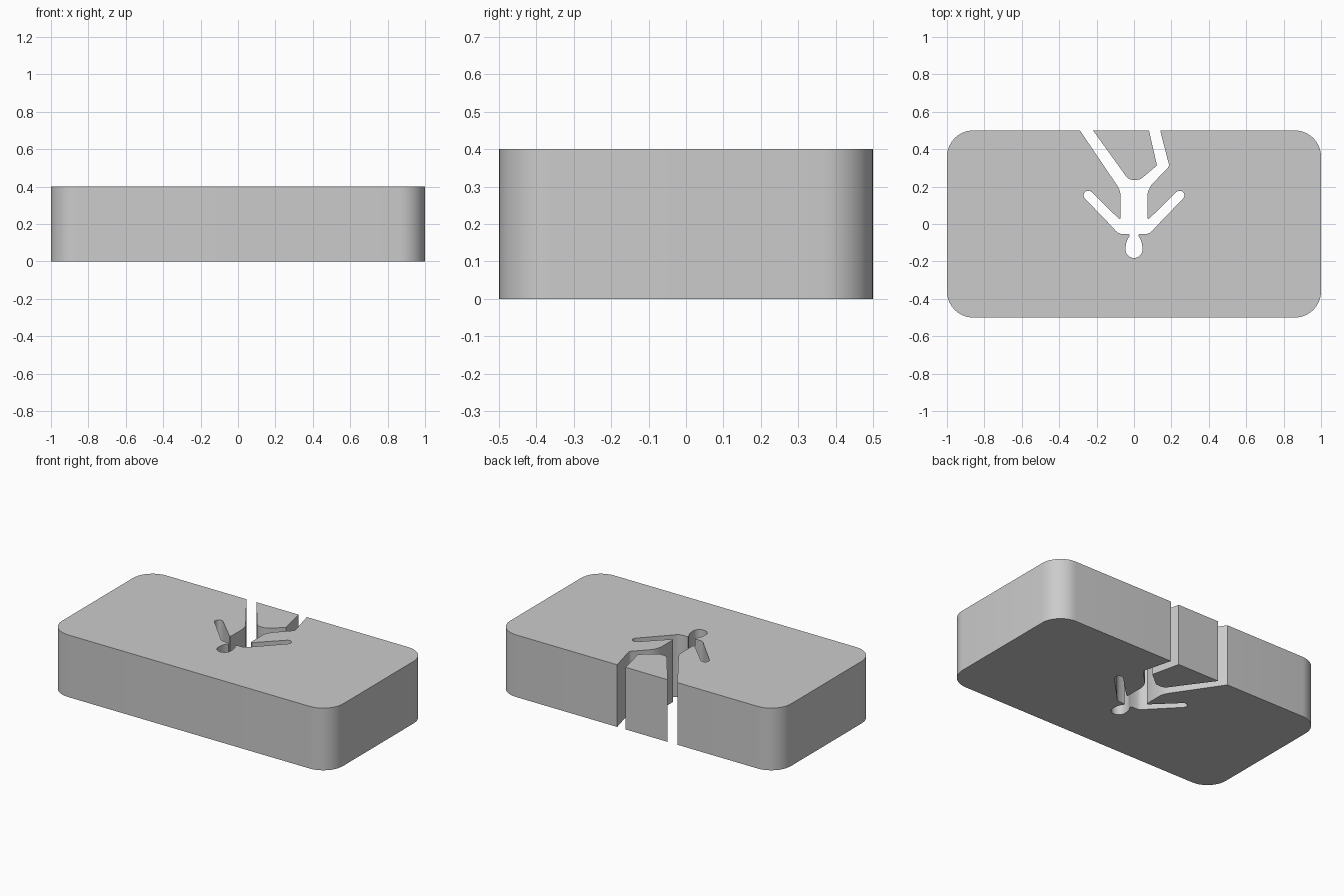
import bpy, bmesh
from math import sin, cos, radians

if "Cube" in bpy.data.objects:
    bpy.data.objects.remove(bpy.data.objects["Cube"])

HEIGHT = 0.4


def arc(cx, cy, r, a0, a1, n):
    steps = [radians(a0 + (a1 - a0) * i / n) for i in range(n + 1)]
    return [(cx + r * cos(a), cy + r * sin(a)) for a in steps]


def mirror(points):
    return [(-x, y) for x, y in reversed(points)]


def extrude(name, outline):
    """Turn a counter-clockwise outline into a solid standing on z = 0."""
    bm = bmesh.new()
    face = bm.faces.new([bm.verts.new((x, y, 0)) for x, y in outline])
    top = bmesh.ops.extrude_face_region(bm, geom=[face], use_keep_orig=True)["geom"]
    bmesh.ops.translate(bm, vec=(0, 0, HEIGHT),
                        verts=[v for v in top if isinstance(v, bmesh.types.BMVert)])
    bmesh.ops.recalc_face_normals(bm, faces=bm.faces)
    mesh = bpy.data.meshes.new(name)
    bm.to_mesh(mesh)
    bm.free()
    obj = bpy.data.objects.new(name, mesh)
    bpy.context.collection.objects.link(obj)
    bpy.context.view_layer.objects.active = obj
    obj.select_set(True)
    bpy.ops.object.shade_smooth_by_angle(angle=radians(30))
    obj.select_set(False)


# Plate: rounded rectangle whose back edge opens into the branching slot
R = 0.14
right_corners = arc(1 - R, R - 0.5, R, -90, 0, 10) + arc(1 - R, 0.5 - R, R, 0, 90, 10)
left_corners = mirror(right_corners)

# Right slot edge, from the back down to the stem
right_leg = [(0.14, 0.5), (0.187, 0.318), (0.185, 0.307), (0.178, 0.297),
             (0.105, 0.222), (0.092, 0.208), (0.084, 0.193), (0.076, 0.175)]
left_leg = [(-0.076, 0.175), (-0.08, 0.187), (-0.088, 0.203), (-0.289, 0.5)]

# Right half of the stem, side arm, neck and round end
half = [(0.071, 0.155), (0.071, 0.035), (0.074, 0.028), (0.081, 0.028)]
half += arc(0.244, 0.153, 0.025, 135, -45, 10)
half += [(0.112, -0.02), (0.1, -0.035), (0.085, -0.047), (0.07, -0.053),
         (0.03, -0.053), (0.024, -0.057), (0.024, -0.065), (0.035, -0.083),
         (0.041, -0.098), (0.044, -0.115)]
half += arc(0, -0.137, 0.045, 0, -90, 8)

extrude("slotted_plate",
        right_corners + right_leg + half + mirror(half)[1:] + left_leg + left_corners)

# Loose wedge between the two slots
extrude("back_wedge", [
    (-0.219, 0.5), (-0.043, 0.256), (-0.034, 0.246), (-0.022, 0.239), (-0.008, 0.236),
    (0.015, 0.236), (0.032, 0.239), (0.047, 0.249), (0.123, 0.313), (0.08, 0.5)])
